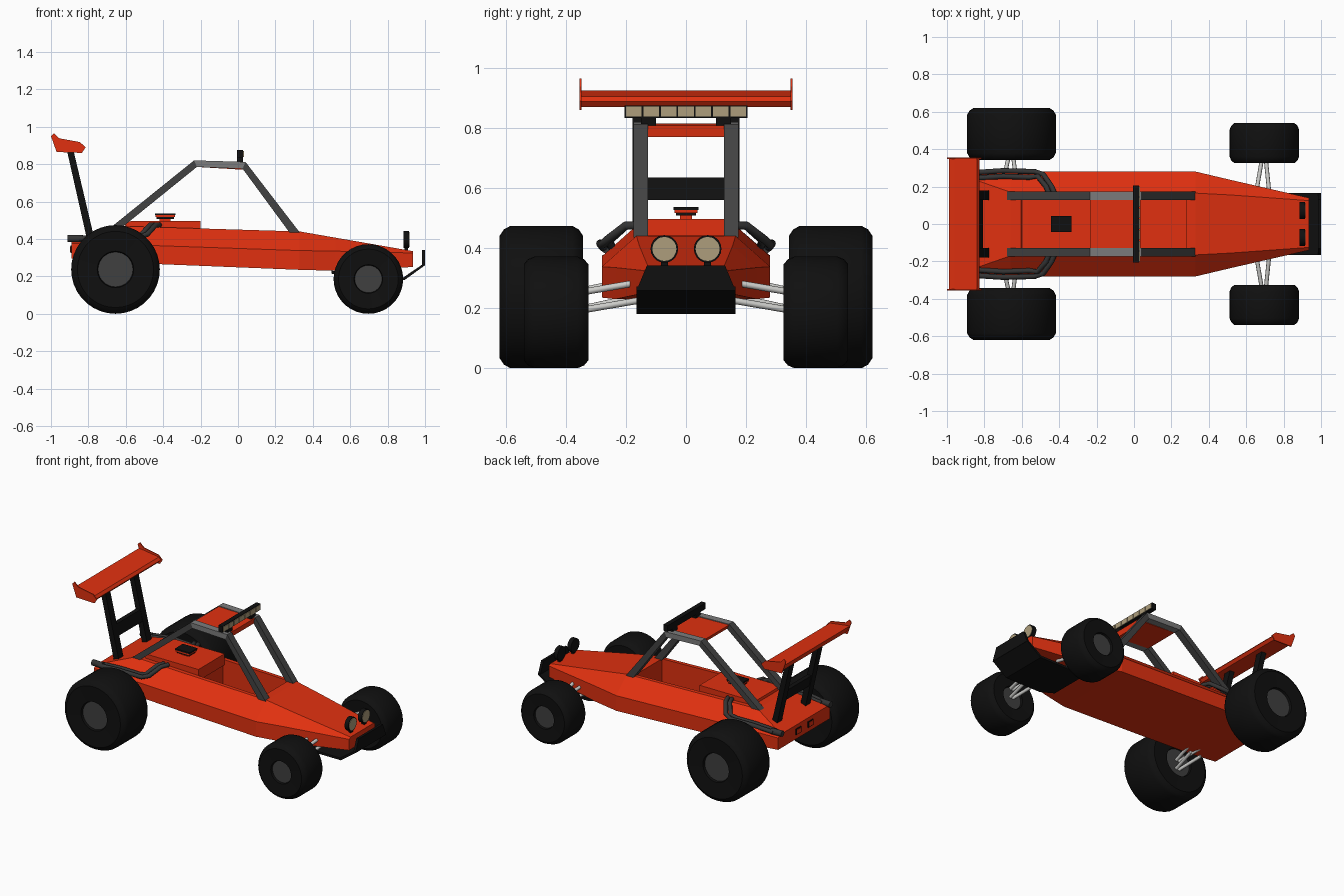
import bpy, bmesh, math
from mathutils import Vector

cube = bpy.data.objects.get("Cube")
if cube:
    bpy.data.objects.remove(cube, do_unlink=True)


def material(name, rgb, rough=0.7):
    m = bpy.data.materials.new(name)
    m.use_nodes = True
    m.diffuse_color = (*rgb, 1)
    node = m.node_tree.nodes["Principled BSDF"]
    node.inputs["Base Color"].default_value = (*rgb, 1)
    node.inputs["Roughness"].default_value = rough
    return m


RED = material("orange red paint", (0.75, 0.03, 0.005))
BLACK = material("black", (0.005, 0.005, 0.005))
FRAME = material("dark grey frame", (0.055, 0.055, 0.055))
ROOF_BAR = material("mid grey roof bar", (0.2, 0.2, 0.2))
HUB = material("hub grey", (0.05, 0.05, 0.05))
PIPE = material("exhaust grey", (0.035, 0.035, 0.035))
LAMP = material("tan lamp glass", (0.42, 0.34, 0.2))
STEEL = material("light steel", (0.6, 0.6, 0.58))


def build(name, verts, faces, mats, smooth=None):
    me = bpy.data.meshes.new(name)
    me.from_pydata(verts, [], faces)
    bm = bmesh.new()
    bm.from_mesh(me)
    bmesh.ops.recalc_face_normals(bm, faces=bm.faces)
    bm.to_mesh(me)
    bm.free()
    for m in mats:
        me.materials.append(m)
    if smooth:
        me.shade_smooth()
        me.set_sharp_from_angle(angle=math.radians(smooth))
    ob = bpy.data.objects.new(name, me)
    bpy.context.collection.objects.link(ob)
    return ob


def loft(name, rings, mat, smooth=None):
    """Skin equal-length closed rings and cap both ends."""
    n, k = len(rings[0]), len(rings)
    faces = [(i * n + j, i * n + (j + 1) % n, (i + 1) * n + (j + 1) % n, (i + 1) * n + j)
             for i in range(k - 1) for j in range(n)]
    faces += [tuple(range(n)), tuple(range((k - 1) * n, k * n))]
    return build(name, [v for r in rings for v in r], faces, [mat], smooth)


def prism(name, outline, y0, y1, mat):
    """Extrude a side outline (x, z) across y."""
    return loft(name, [[(x, y, z) for x, z in outline] for y in (y0, y1)], mat)


def box(name, x0, x1, y0, y1, z0, z1, mat):
    return prism(name, [(x0, z0), (x1, z0), (x1, z1), (x0, z1)], y0, y1, mat)


def tube(name, points, radius, mat, sides=10):
    pts = [Vector(p) for p in points]
    rings = []
    for i, p in enumerate(pts):
        d = (pts[min(i + 1, len(pts) - 1)] - pts[max(i - 1, 0)]).normalized()
        up = Vector((0, 0, 1)) if abs(d.z) < 0.9 else Vector((1, 0, 0))
        u = d.cross(up).normalized()
        v = u.cross(d)
        rings.append([p + radius * (math.cos(a) * u + math.sin(a) * v)
                      for a in (math.tau * j / sides for j in range(sides))])
    return loft(name, rings, mat, 50)


def lathe_y(name, centre, profile, mat, sides=36):
    """Revolve (radius, y offset) points about an axle along y."""
    cx, cy, cz = centre
    return loft(name, [[(cx + r * math.cos(a), cy + y, cz + r * math.sin(a))
                        for a in (math.tau * j / sides for j in range(sides))]
                       for r, y in profile], mat, 30)


# Body shell: stations of x, half width, bottom, shoulder, deck half width, deck
stations = [(-0.89, 0.28, 0.295, 0.375, 0.25, 0.39),
            (-0.66, 0.28, 0.275, 0.372, 0.17, 0.47),
            (0.33, 0.28, 0.235, 0.338, 0.165, 0.44),
            (0.52, 0.235, 0.23, 0.335, 0.155, 0.407),
            (0.935, 0.14, 0.25, 0.325, 0.125, 0.335)]
body = loft("body_shell", [[(x, w, b), (x, w, s), (x, d, t), (x, -d, t), (x, -w, s), (x, -w, b)]
                           for x, w, b, s, d, t in stations], RED)

# Open cockpit cut into the deck
cutter = box("cockpit_cutter", -0.21, 0.28, -0.14, 0.14, 0.28, 0.6, RED)
cutter.hide_render = True
cut = body.modifiers.new("cockpit", 'BOOLEAN')
cut.operation, cut.solver, cut.object = 'DIFFERENCE', 'EXACT', cutter
deps = bpy.context.evaluated_depsgraph_get()
cut_mesh = bpy.data.meshes.new_from_object(body.evaluated_get(deps))
body.modifiers.clear()
body.data = cut_mesh
bpy.data.objects.remove(cutter, do_unlink=True)

# Engine cover and air intake
prism("engine_cover", [(-0.61, 0.44), (-0.6, 0.485), (-0.57, 0.497), (-0.2, 0.497), (-0.2, 0.42)],
      -0.14, 0.14, RED)
box("intake_stem", -0.42, -0.36, -0.02, 0.02, 0.49, 0.515, RED)
for label, z0, z1, grow, mat in (("lower", 0.508, 0.517, -0.008, BLACK),
                                 ("filter", 0.517, 0.527, -0.003, RED),
                                 ("lid", 0.527, 0.537, 0, BLACK)):
    box("intake_" + label, -0.445 - grow, -0.335 + grow, -0.042 - grow, 0.042 + grow, z0, z1, mat)

# Roll cage with roof panel
outer = [(-0.68, 0.462), (-0.235, 0.82), (0.04, 0.812), (0.33, 0.435)]
inner = [(-0.62, 0.462), (-0.22, 0.785), (0.025, 0.775), (0.275, 0.435)]
for s, side in ((1, "far"), (-1, "near")):
    for i, part in enumerate(("rear_strut", "roof_rail", "front_pillar")):
        prism(f"cage_{part}_{side}", [outer[i], outer[i + 1], inner[i + 1], inner[i]],
              s * 0.127, s * 0.175, ROOF_BAR if i == 1 else FRAME)
prism("roof_panel", [(-0.235, 0.815), (0.035, 0.807), (0.03, 0.77), (-0.22, 0.785)],
      -0.127, 0.127, RED)

# Roof light bar
box("light_bar", -0.005, 0.027, -0.205, 0.205, 0.833, 0.875, BLACK)
for i in range(7):
    y = (i - 3) * 0.058
    box("light_bar_lamp", 0.026, 0.031, y - 0.026, y + 0.026, 0.837, 0.871, LAMP)
for s in (1, -1):
    box("light_bar_mount", -0.005, 0.027, s * 0.1, s * 0.15, 0.8, 0.84, BLACK)

# Rear wing
prism("wing_blade", [(-0.99, 0.925), (-0.96, 0.922), (-0.84, 0.905), (-0.825, 0.888),
                     (-0.84, 0.87), (-0.965, 0.878)], -0.35, 0.35, RED)
for s in (1, -1):
    prism("wing_end_plate", [(-1.0, 0.95), (-0.985, 0.965), (-0.955, 0.938), (-0.845, 0.918),
                             (-0.815, 0.89), (-0.835, 0.86), (-0.97, 0.865)],
          s * 0.348, s * 0.355, RED)
    prism("wing_strut", [(-0.915, 0.875), (-0.88, 0.875), (-0.77, 0.41), (-0.81, 0.41)],
          s * 0.127, s * 0.178, BLACK)
prism("wing_crossbar", [(-0.855, 0.635), (-0.825, 0.635), (-0.808, 0.56), (-0.838, 0.56)],
      -0.13, 0.13, BLACK)

# Exhausts: paired headers sweeping back to a wide tip
for s in (1, -1):
    for d in (0, 0.03):
        tube("exhaust_header", [(-0.42 - d, s * 0.15, 0.475), (-0.44 - d, s * 0.2, 0.475),
                                (-0.485 - d, s * (0.265 - d / 3), 0.425),
                                (-0.53 - d, s * (0.28 - d), 0.41),
                                (-0.7, s * (0.285 - d), 0.415), (-0.85, s * (0.275 - d), 0.402)],
             0.014, PIPE)
    tube("exhaust_tip", [(-0.83, s * 0.265, 0.402), (-0.91, s * 0.26, 0.402)], 0.02, PIPE, 14)

# Tail lights
for s in (1, -1):
    y = s * 0.065
    box("tail_light_frame", -0.895, -0.888, y - 0.027, y + 0.027, 0.325, 0.365, BLACK)
    box("tail_light_glass", -0.898, -0.89, y - 0.021, y + 0.021, 0.331, 0.359, RED)

# Wheels and suspension arms: x, radius, inner y, outer y, hub radius, arm anchor y
for axle, x, r, y0, y1, hub, anchor in (("rear", -0.655, 0.237, 0.343, 0.62, 0.093, 0.2),
                                        ("front", 0.697, 0.186, 0.325, 0.54, 0.073, 0.13)):
    h, mid = (y1 - y0) / 2, (y0 + y1) / 2
    for s in (1, -1):
        c = (x, s * mid, r)
        half = [(hub, 0.025), (hub * 1.05, 0.006), (r * 0.86, 0), (r * 0.95, 0.014), (r, 0.036)]
        lathe_y(axle + "_tyre", c, [(a, -h + b) for a, b in half]
                + [(a, h - b) for a, b in reversed(half)], BLACK)
        lathe_y(axle + "_hub", c, [(hub, 0.02 - h), (hub, h - 0.02)], HUB)
        for dx in (-0.05, 0.03):
            for z_in, z_out in ((0.29, 0.25), (0.23, 0.19)):
                tube(axle + "_arm", [(x + dx, s * anchor, z_in),
                                     (x + dx * 0.2, s * (y0 + 0.04), z_out)], 0.011, STEEL, 8)

# Nose skid plate and upright bumper
prism("skid_plate", [(0.5, 0.215), (0.62, 0.18), (0.89, 0.18), (0.998, 0.258), (0.998, 0.272),
                     (0.885, 0.195), (0.62, 0.195), (0.5, 0.232)], -0.165, 0.165, BLACK)
loft("bumper_plate", [[(x, -0.165, 0.258), (x, 0.165, 0.258), (x, 0.13, 0.342), (x, -0.13, 0.342)]
                      for x in (0.983, 1.0)], BLACK)

# Headlights
for s in (1, -1):
    y = s * 0.072
    tube("headlight_shell", [(0.885, y, 0.397), (0.913, y, 0.397)], 0.046, BLACK, 20)
    tube("headlight_glass", [(0.91, y, 0.397), (0.916, y, 0.397)], 0.04, LAMP, 20)
    box("headlight_stem", 0.89, 0.908, y - 0.012, y + 0.012, 0.325, 0.37, BLACK)
